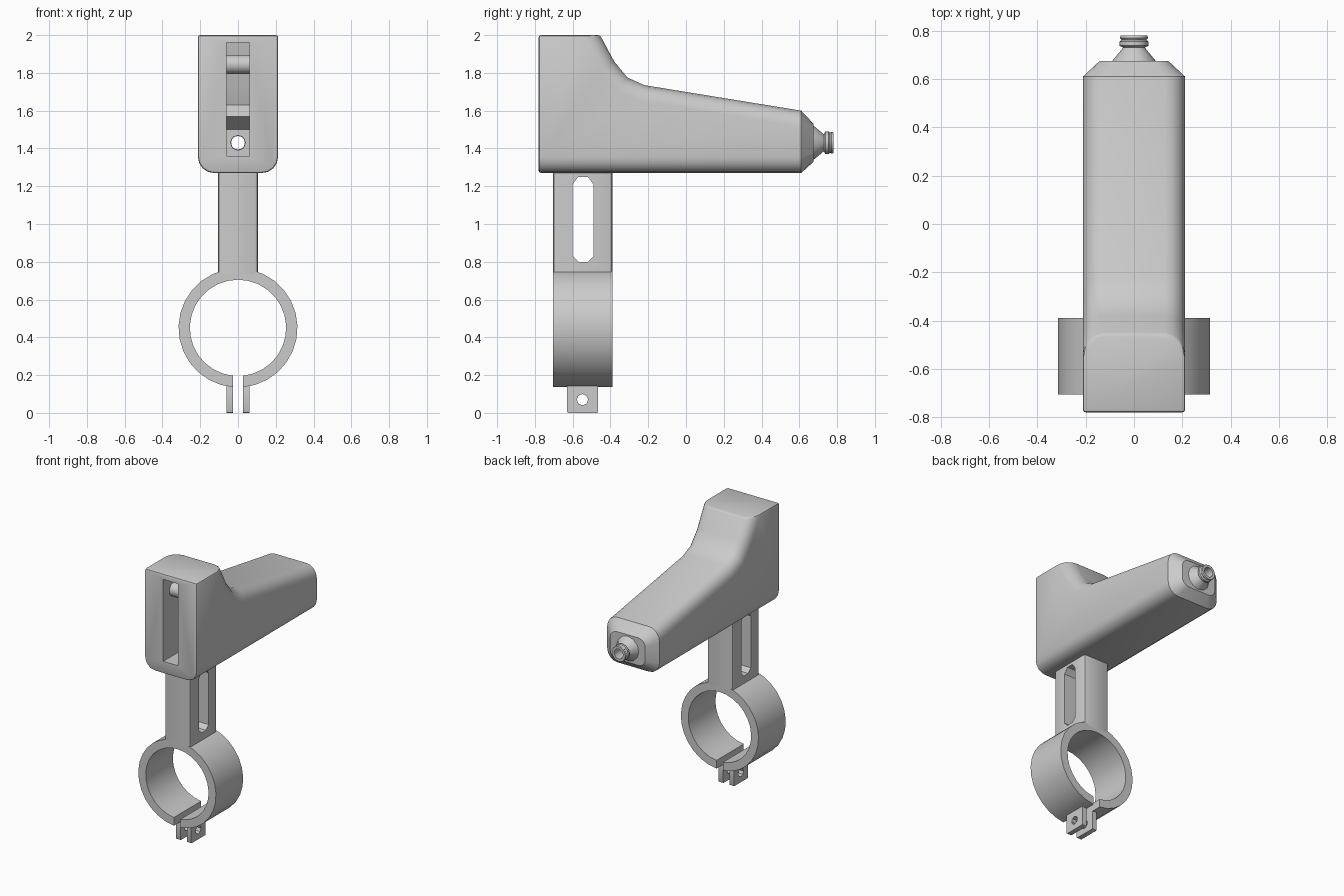
import bpy, bmesh, math
from mathutils import Matrix

if "Cube" in bpy.data.objects:
    bpy.data.objects.remove(bpy.data.objects["Cube"])


def finish(bm, name, angle=35):
    bmesh.ops.recalc_face_normals(bm, faces=bm.faces[:])
    me = bpy.data.meshes.new(name)
    bm.to_mesh(me)
    bm.free()
    ob = bpy.data.objects.new(name, me)
    bpy.context.collection.objects.link(ob)
    smooth(ob, angle)
    return ob


def smooth(ob, angle=35):
    bpy.ops.object.select_all(action='DESELECT')
    ob.select_set(True)
    bpy.context.view_layer.objects.active = ob
    bpy.ops.object.shade_smooth_by_angle(angle=math.radians(angle))


def side_prism(points, x0, x1):
    """Extrude a (y, z) outline from x0 to x1."""
    bm = bmesh.new()
    face = bm.faces.new([bm.verts.new((x0, y, z)) for y, z in points])
    ext = bmesh.ops.extrude_face_region(bm, geom=[face])['geom']
    moved = [v for v in ext if isinstance(v, bmesh.types.BMVert)]
    bmesh.ops.translate(bm, verts=moved, vec=(x1 - x0, 0, 0))
    bmesh.ops.recalc_face_normals(bm, faces=bm.faces[:])
    return bm


def bevel(bm, test, width, segments):
    edges = [e for e in bm.edges if test(*[v.co for v in e.verts])]
    bmesh.ops.bevel(bm, geom=edges, offset=width, segments=segments,
                    profile=0.5, affect='EDGES', clamp_overlap=False)


def cylinder(name, axis, radius, length, centre, sides=16):
    bm = bmesh.new()
    bmesh.ops.create_cone(bm, cap_ends=True, segments=sides, radius1=radius,
                          radius2=radius, depth=length)
    rot = Matrix.Rotation(math.pi / 2, 4, 'Y' if axis == 'X' else 'X')
    bmesh.ops.transform(bm, matrix=Matrix.Translation(centre) @ rot, verts=bm.verts[:])
    return finish(bm, name)


def cut(ob, cutter):
    cutter.hide_render = True
    mod = ob.modifiers.new('cut', 'BOOLEAN')
    mod.operation, mod.solver, mod.object = 'DIFFERENCE', 'EXACT', cutter
    bpy.context.view_layer.objects.active = ob
    bpy.ops.object.modifier_apply(modifier=mod.name)
    bpy.data.objects.remove(cutter)
    smooth(ob)


# main body: upright head flowing into a tapering barrel
bm = side_prism([(-0.78, 1.27), (0.61, 1.27), (0.61, 1.6), (-0.22, 1.735),
                 (-0.31, 1.775), (-0.38, 1.86), (-0.455, 2.0), (-0.78, 2.0)], -0.212, 0.212)


def long_edge(a, b):
    if abs(a.x - b.x) > 0.01:
        return False
    bottom = max(a.z, b.z) < 1.28
    back = min(a.y, b.y) > -0.46 and max(a.z, b.z) > 1.61
    return bottom or back


bevel(bm, long_edge, 0.085, 4)
# tapered rear end
end = max(bm.faces, key=lambda f: f.calc_center_median().y)
ext = bmesh.ops.extrude_face_region(bm, geom=[end])['geom']
bmesh.ops.delete(bm, geom=[end], context='FACES_ONLY')
for v in [g for g in ext if isinstance(g, bmesh.types.BMVert)]:
    v.co = (v.co.x * 0.67, 0.675, 1.43 + (v.co.z - 1.435) * 0.61)
# softened front and top edges
bevel(bm, lambda a, b: (a.y < -0.779 and b.y < -0.779) or (a.z > 1.999 and b.z > 1.999), 0.012, 2)
body = finish(bm, 'body')

# front slot, and the bore leading to the nozzle
cavity = side_prism([(-0.8, 1.36), (-0.40, 1.36), (-0.40, 1.50), (-0.5, 1.57), (-0.44, 1.63),
                     (-0.47, 1.72), (-0.51, 1.96), (-0.8, 1.96)], -0.06, 0.06)
cut(body, finish(cavity, 'slot_cutter'))
cut(body, cylinder('bore_cutter', 'Y', 0.04, 1.3, (0, 0.2, 1.43), 8))

# roller inside the slot
cylinder('slot_roller', 'X', 0.05, 0.14, (0, -0.66, 1.845))

# hollow nozzle, a closed profile (radius, y) turned around the barrel axis
profile = [(0.036, 0.66), (0.095, 0.66), (0.09, 0.675), (0.045, 0.73), (0.06, 0.738),
           (0.06, 0.755), (0.052, 0.762), (0.058, 0.77), (0.055, 0.78), (0.036, 0.78)]
bm = bmesh.new()
sides = 12
rings = []
for i in range(sides):
    a = 2 * math.pi * i / sides
    rings.append([bm.verts.new((r * math.cos(a), y, 1.43 + r * math.sin(a))) for r, y in profile])
for i in range(sides):
    p, q = rings[i], rings[(i + 1) % sides]
    for j in range(len(profile)):
        k = (j + 1) % len(profile)
        bm.faces.new((p[j], p[k], q[k], q[j]))
finish(bm, 'nozzle')

# post with a long window through its sides
bm = side_prism([(-0.705, 0.735), (-0.39, 0.735), (-0.39, 1.29), (-0.705, 1.29)], -0.105, 0.105)
bevel(bm, lambda a, b: abs(a.z - b.z) > 0.3, 0.018, 2)
post = finish(bm, 'post')
window = side_prism([(-0.60, 0.83), (-0.57, 0.80), (-0.52, 0.80), (-0.49, 0.83),
                     (-0.49, 1.21), (-0.52, 1.25), (-0.57, 1.25), (-0.60, 1.21)], -0.2, 0.2)
cut(post, finish(window, 'window_cutter'))

# split clamp ring, open at the bottom
bm = bmesh.new()
R_OUT, R_IN, ZC, GAP, STEPS = 0.315, 0.255, 0.45, 0.026, 28
sections = []
for i in range(STEPS + 1):
    t = i / STEPS
    section = []
    for r, y in ((R_OUT, -0.705), (R_OUT, -0.39), (R_IN, -0.39), (R_IN, -0.705)):
        g = math.asin(GAP / r)
        a = -math.pi / 2 + g + t * (2 * math.pi - 2 * g)
        section.append(bm.verts.new((r * math.cos(a), y, ZC + r * math.sin(a))))
    sections.append(section)
for p, q in zip(sections, sections[1:]):
    for j in range(4):
        k = (j + 1) % 4
        bm.faces.new((p[j], p[k], q[k], q[j]))
bm.faces.new(sections[0])
bm.faces.new(sections[-1][::-1])
finish(bm, 'clamp_ring')

# pair of bolt tabs under the ring
for side, label in ((-1, 'left'), (1, 'right')):
    bm = side_prism([(-0.63, 0.0), (-0.465, 0.0), (-0.465, 0.18), (-0.63, 0.18)],
                    side * 0.026, side * 0.062)
    bevel(bm, lambda a, b: abs(a.x - b.x) > 0.01, 0.008, 2)
    tab = finish(bm, 'clamp_tab_' + label)
    cut(tab, cylinder('bolt_hole_cutter', 'X', 0.03, 0.3, (0, -0.548, 0.07), 8))
